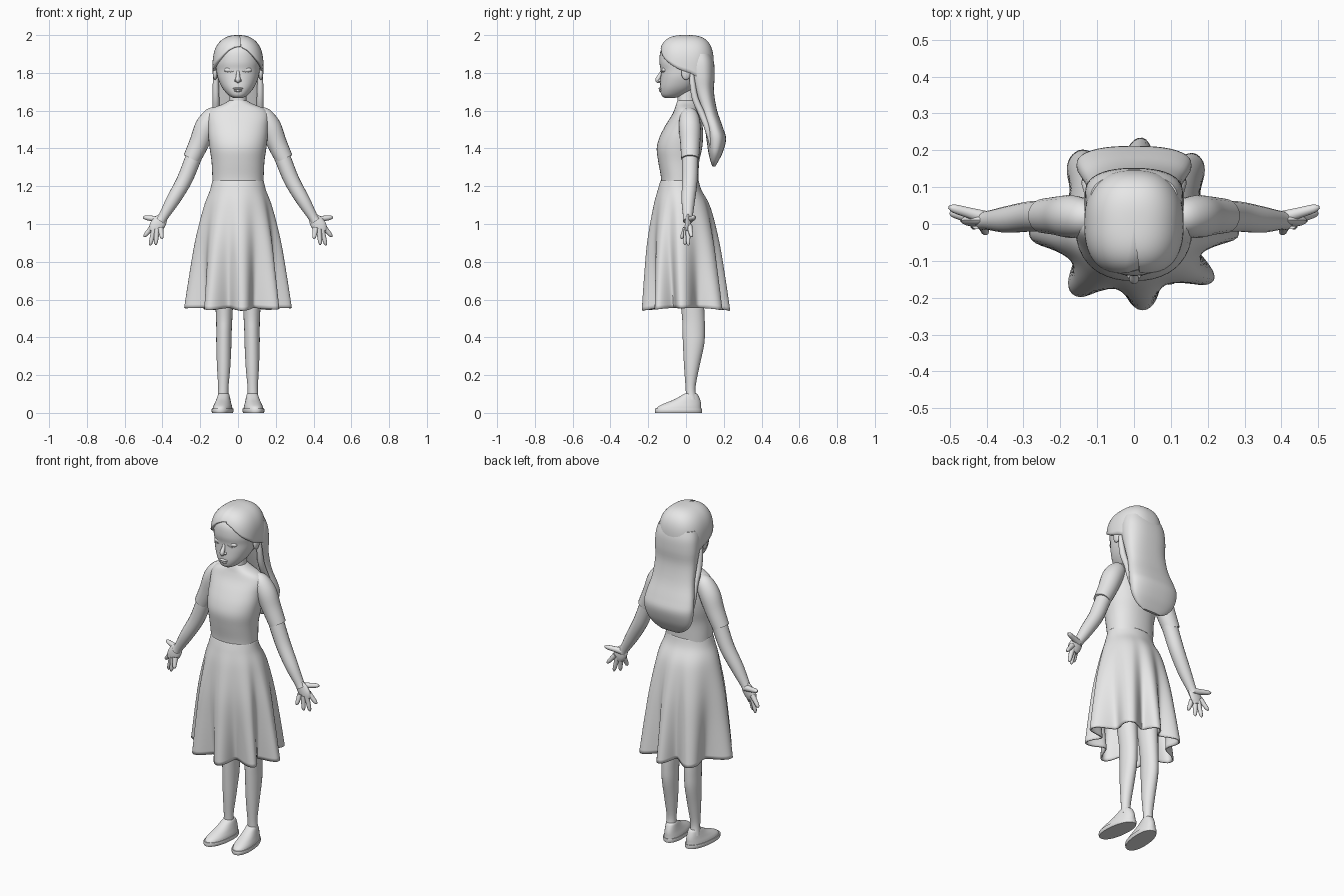
import bpy, bmesh, math
from mathutils import Vector

if "Cube" in bpy.data.objects:
    bpy.data.objects.remove(bpy.data.objects["Cube"])

mat = bpy.data.materials.new("plain_grey")
mat.diffuse_color = (0.8, 0.8, 0.8, 1)
mat.use_nodes = True
mat.node_tree.nodes["Principled BSDF"].inputs["Base Color"].default_value = mat.diffuse_color


def finish(name, bm, mirror=False, thick=0, angle=50):
    bmesh.ops.recalc_face_normals(bm, faces=bm.faces[:])
    me = bpy.data.meshes.new(name)
    bm.to_mesh(me)
    bm.free()
    me.shade_smooth()
    me.set_sharp_from_angle(angle=math.radians(angle))
    me.materials.append(mat)
    ob = bpy.data.objects.new(name, me)
    bpy.context.collection.objects.link(ob)
    if thick:
        ob.modifiers.new("thickness", 'SOLIDIFY').thickness = thick
    if mirror:
        ob.modifiers.new("mirror", 'MIRROR').use_clip = False
    return ob


def smooth_rows(rows, k=4):
    """Catmull-Rom interpolation of tuples."""
    out = []
    for i in range(len(rows) - 1):
        a, b, c, d = (rows[max(i - 1, 0)], rows[i], rows[i + 1], rows[min(i + 2, len(rows) - 1)])
        for j in range(k):
            t = j / k
            out.append(tuple(0.5 * (2 * q + (r - p) * t + (2 * p - 5 * q + 4 * r - s) * t * t
                             + (3 * q - p - 3 * r + s) * t ** 3) for p, q, r, s in zip(a, b, c, d)))
    return out + [tuple(rows[-1])]


def bridge(rings, caps=True):
    bm = bmesh.new()
    vs = [[bm.verts.new(p) for p in ring] for ring in rings]
    n = len(vs[0])
    for a, b in zip(vs, vs[1:]):
        for i in range(n):
            bm.faces.new((a[i], a[(i + 1) % n], b[(i + 1) % n], b[i]))
    if caps:
        bm.faces.new(vs[0])
        bm.faces.new(vs[-1])
    return bm


def oval(a, p):
    """Point on a unit superellipse; angle 0 faces the front."""
    s, c = math.sin(a), -math.cos(a)
    return (math.copysign(abs(s) ** (2 / p), s), math.copysign(abs(c) ** (2 / p), c))


def loft(name, rows, n=32, p=2.2, mirror=False, k=4, shear=0, angle=50):
    """Rows are (z, half width, front y, back y, centre x)."""
    rings = []
    for z, rx, yf, yb, cx in smooth_rows(rows, k):
        ring = []
        for i in range(n):
            ox, oy = oval(math.tau * i / n, p)
            y = (yf + yb) / 2 + (yb - yf) / 2 * oy
            ring.append((cx + rx * ox - shear * y, y, z))
        rings.append(ring)
    return finish(name, bridge(rings), mirror, angle=angle)


def tube(name, pts, n=14, flat=1.0, mirror=True, k=4):
    """Points are (x, y, z, radius); flat scales the depth."""
    pts = smooth_rows(pts, k)
    rings = []
    for i, q in enumerate(pts):
        d = (Vector(pts[min(i + 1, len(pts) - 1)][:3]) - Vector(pts[max(i - 1, 0)][:3])).normalized()
        u = d.cross(Vector((0, 1, 0))).normalized()
        v = d.cross(u)
        rings.append([Vector(q[:3]) + q[3] * (u * math.cos(math.tau * j / n)
                      + v * flat * math.sin(math.tau * j / n)) for j in range(n)])
    return finish(name, bridge(rings), mirror)


def ball(name, loc, size, mirror=False):
    bm = bmesh.new()
    bmesh.ops.create_uvsphere(bm, u_segments=20, v_segments=12, radius=1)
    for v in bm.verts:
        v.co = Vector(loc) + Vector([a * b for a, b in zip(v.co, size)])
    return finish(name, bm, mirror)


def lookup(table, x):
    """Linear interpolation in a list of (x, value)."""
    for (a, va), (b, vb) in zip(table, table[1:]):
        if x <= b:
            return va + (vb - va) * (x - a) / (b - a)
    return table[-1][1]


# Neck, shoulders and bodice
loft("neck", [(1.60, .06, -.045, .06, 0), (1.65, .046, -.045, .05, 0), (1.76, .045, -.045, .055, 0)])
loft("bodice", [(1.655, .045, -.045, .05, 0), (1.635, .08, -.052, .06, 0), (1.61, .14, -.06, .07, 0),
                (1.575, .163, -.076, .08, 0), (1.52, .16, -.11, .088, 0), (1.46, .157, -.14, .09, 0),
                (1.40, .15, -.155, .085, 0), (1.33, .14, -.147, .07, 0), (1.25, .136, -.133, .066, 0),
                (1.20, .135, -.13, .065, 0)], n=40)

# Skirt with eight uneven folds that deepen towards the hem
peaks = [(deg, 360 * i) for i, deg in enumerate((-184, -148, -83, -34, 5, 48, 83, 144, 176, 212))]
rings = []
for z, rx, yf, yb in smooth_rows([(1.23, .136, -.135, .067), (1.18, .148, -.15, .082), (1.09, .182, -.174, .13),
                                  (.92, .226, -.205, .175), (.74, .258, -.222, .207), (.555, .287, -.235, .235)], 6):
    t = min(1, max(0, (1.2 - z) / .645))
    ring = []
    for i in range(160):
        a = math.tau * i / 160 - math.pi
        ox, oy = oval(a, 2)
        wave = (1 - math.cos(math.radians(lookup(peaks, math.degrees(a))))) / 2
        f = 1 - .33 * t ** 1.2 * wave ** 1.1
        y = (yf + yb) / 2 + (yb - yf) / 2 * oy * f
        ring.append((rx * ox * f, y, z - .014 * t * (1 - ox * ox) * (1 - wave)))
    rings.append(ring)
finish("skirt", bridge(rings, caps=False), thick=.008)

# Arms and sleeves
tube("arm", [(.15, .025, 1.555, .045), (.195, .025, 1.45, .045), (.24, .022, 1.34, .043), (.285, .02, 1.23, .041),
             (.345, .012, 1.125, .036), (.395, .01, 1.04, .026), (.41, .01, 1.015, .026)], n=18)
tube("sleeve", [(.10, .015, 1.60, .02), (.13, .017, 1.575, .048), (.17, .02, 1.515, .058),
                (.205, .022, 1.43, .053), (.245, .022, 1.345, .047)], n=20)

# Hands
tube("palm", [(.395, .01, 1.04, .025), (.412, .011, 1.015, .036), (.432, .01, .985, .038),
              (.44, .008, .96, .03)], flat=.45)
for name, base, tip in (("thumb", (.405, .018, 1.022), (.503, .046, 1.036)),
                        ("index_finger", (.45, .018, .99), (.498, .03, .932)),
                        ("middle_finger", (.442, .01, .978), (.466, .012, .886)),
                        ("ring_finger", (.428, .002, .972), (.436, -.006, .89)),
                        ("little_finger", (.41, -.002, .978), (.402, -.025, .922))):
    b, e = Vector(base), Vector(tip)
    w = 1.25 if name == "thumb" else 1.05
    tube(name, [(*b.lerp(e, t), r * w) for t, r in ((0, .015), (.45, .012), (.85, .0095), (1, .003))], n=10, k=3)

# Legs
loft("leg", [(.07, .03, .0, .06, .08), (.13, .027, -.002, .05, .078), (.24, .035, -.01, .07, .076),
             (.36, .04, -.016, .096, .075), (.44, .041, -.019, .1, .074), (.52, .044, -.022, .098, .073),
             (.7, .054, -.045, .09, .074), (1.0, .07, -.075, .09, .075)], n=24, mirror=True, p=2)

# Shoes, toes turned slightly outwards
loft("shoe_sole", [(0, .053, -.163, .084, .078), (.012, .057, -.165, .085, .078), (.022, .055, -.163, .084, .078)],
     mirror=True, k=2, shear=.1)
loft("shoe_upper", [(.02, .051, -.158, .081, .078), (.035, .048, -.146, .08, .078), (.052, .042, -.11, .079, .078),
                    (.072, .036, -.06, .074, .078), (.095, .03, -.02, .064, .078), (.102, .026, -.008, .056, .078)],
     mirror=True, k=3, shear=.1)

# Head and face
loft("head", [(1.667, .022, -.112, -.06, 0), (1.682, .05, -.13, -.01, 0), (1.72, .083, -.137, .05, 0),
              (1.77, .106, -.135, .09, 0), (1.815, .115, -.134, .115, 0), (1.86, .117, -.141, .12, 0),
              (1.92, .105, -.133, .115, 0), (1.965, .07, -.095, .08, 0)], n=36, p=2.2)
tube("nose", [(0, -.126, 1.82, .006), (0, -.134, 1.795, .009), (0, -.149, 1.768, .013), (0, -.147, 1.756, .011),
              (0, -.136, 1.75, .004)], mirror=False)
ball("nostril_wing", (.012, -.138, 1.76), (.008, .01, .007), True)
ball("upper_lip", (0, -.134, 1.717), (.026, .012, .007))
ball("lower_lip", (0, -.132, 1.706), (.021, .012, .007))
ball("eyelid", (.047, -.115, 1.815), (.026, .014, .014), True)
tube("lash_line", [(.025, -.132, 1.81, .002), (.047, -.13, 1.803, .002), (.07, -.119, 1.81, .002)], n=6)
ball("ear", (.121, .0, 1.80), (.013, .025, .037), True)

# Hair cap: columns run from the crown to a curved hairline
hairline = [(0, 1.945), (20, 1.92), (45, 1.87), (75, 1.825), (95, 1.80), (115, 1.77), (180, 1.77)]
N, M = 72, 28
rings = []
for j in range(1, M + 1):
    ring = []
    for i in range(N):
        a = math.tau * i / N
        z = 2 - (2 - lookup(hairline, math.degrees(min(a, math.tau - a)))) * (j / M) ** 3
        drop = max(0, 1 - (2 - z) / .17)
        fx, fy = (1 - drop ** 2.6) ** (1 / 2.4), (1 - drop ** 3) ** (1 / 3)
        ox, oy = oval(a, 2.45)
        part = .006 if i == 0 else 0
        ring.append((.135 * fx * ox + 2 * part, .147 * fy * oy + part, z - part * .7))
    rings.append(ring)
bm = bridge(rings, caps=False)
bm.verts.ensure_lookup_table()
bm.faces.new(bm.verts[:N])
finish("hair_cap", bm, thick=.014)

# Long hair hanging down the back, with side locks
loft("long_hair", [(1.90, .118, .0, .135, 0), (1.85, .13, .0, .149, 0), (1.78, .133, .01, .152, 0),
                   (1.70, .128, .035, .148, 0), (1.60, .132, .07, .165, 0), (1.51, .15, .098, .196, 0),
                   (1.45, .156, .108, .212, 0), (1.38, .142, .118, .195, 0), (1.33, .105, .13, .17, 0),
                   (1.305, .06, .14, .155, 0)], n=40, p=2.45)
tube("side_lock", [(.116, .03, 1.80, .012), (.118, .035, 1.74, .016), (.117, .05, 1.66, .018),
                   (.118, .085, 1.58, .018), (.127, .115, 1.50, .016), (.122, .135, 1.40, .006)], n=10)
